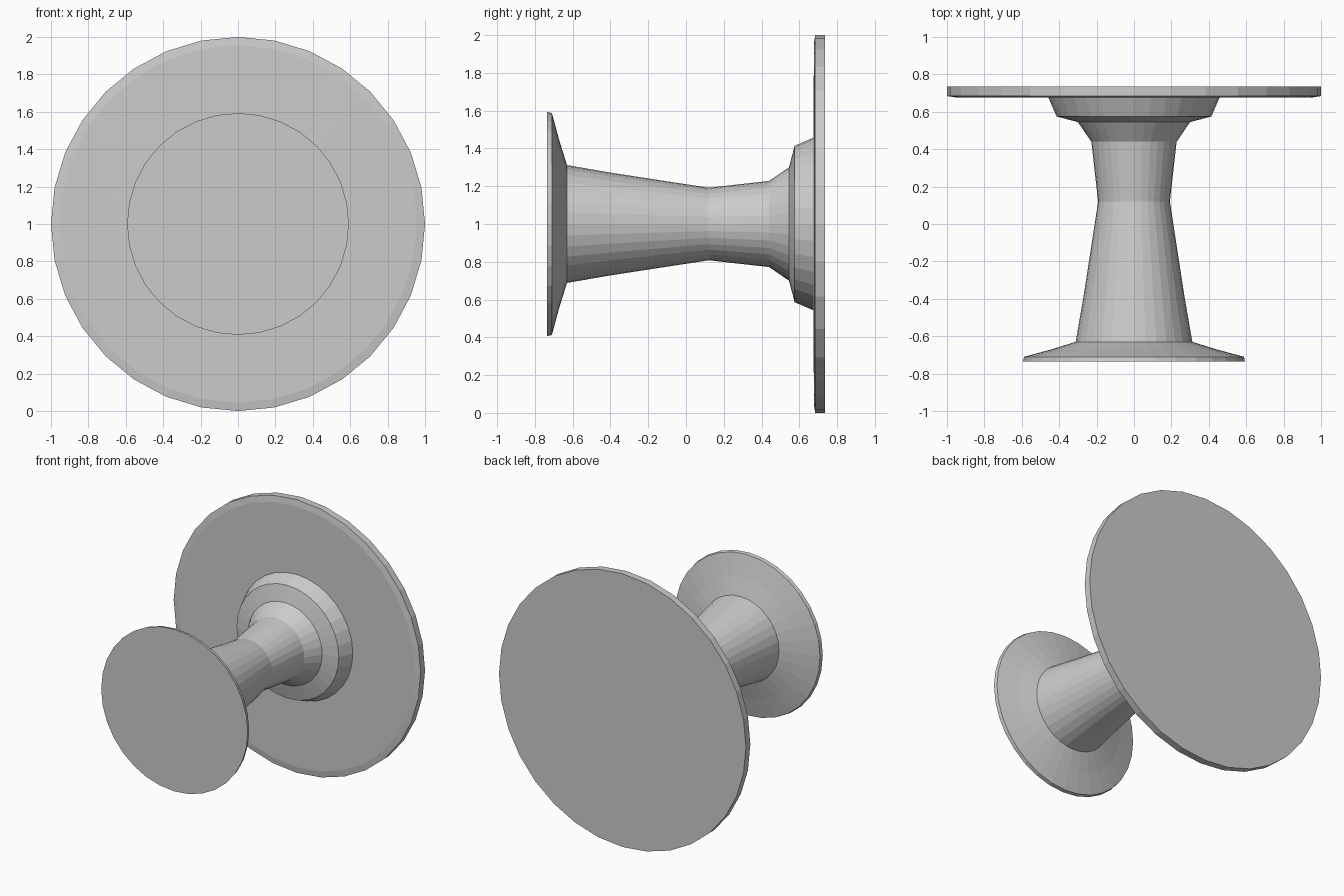
import bpy, bmesh
from math import cos, sin, tau

if "Cube" in bpy.data.objects:
    bpy.data.objects.remove(bpy.data.objects["Cube"])

SIDES = 32
CENTRE_Z = 1.0


def lathe(name, profile, cap_start=False, cap_end=False):
    """Revolve (y, radius) points about the horizontal y axis."""
    bm = bmesh.new()
    rings = [[bm.verts.new((r * sin(tau * i / SIDES), y, CENTRE_Z + r * cos(tau * i / SIDES)))
              for i in range(SIDES)] for y, r in profile]
    for a, b in zip(rings, rings[1:]):
        for i in range(SIDES):
            j = (i + 1) % SIDES
            bm.faces.new((a[i], b[i], b[j], a[j]))
    if cap_start:
        bm.faces.new(rings[0])
    if cap_end:
        bm.faces.new(rings[-1][::-1])
    mesh = bpy.data.meshes.new(name)
    bm.to_mesh(mesh)
    bm.free()
    obj = bpy.data.objects.new(name, mesh)
    bpy.context.collection.objects.link(obj)
    return obj


# Flared front disc of the knob
lathe("knob_head", [(-0.735, 0.593), (-0.71, 0.588), (-0.67, 0.44), (-0.63, 0.312)],
      cap_start=True)

# Waisted neck
lathe("neck", [(-0.63, 0.312), (-0.40, 0.272), (0.12, 0.192), (0.44, 0.228)])

# Stepped collar against the plate
lathe("collar", [(0.44, 0.228), (0.545, 0.30), (0.575, 0.414), (0.675, 0.457)])

# Large round mounting plate
lathe("back_plate", [(0.675, 0.457), (0.677, 0.955), (0.684, 1.0), (0.735, 1.0)],
      cap_end=True)
